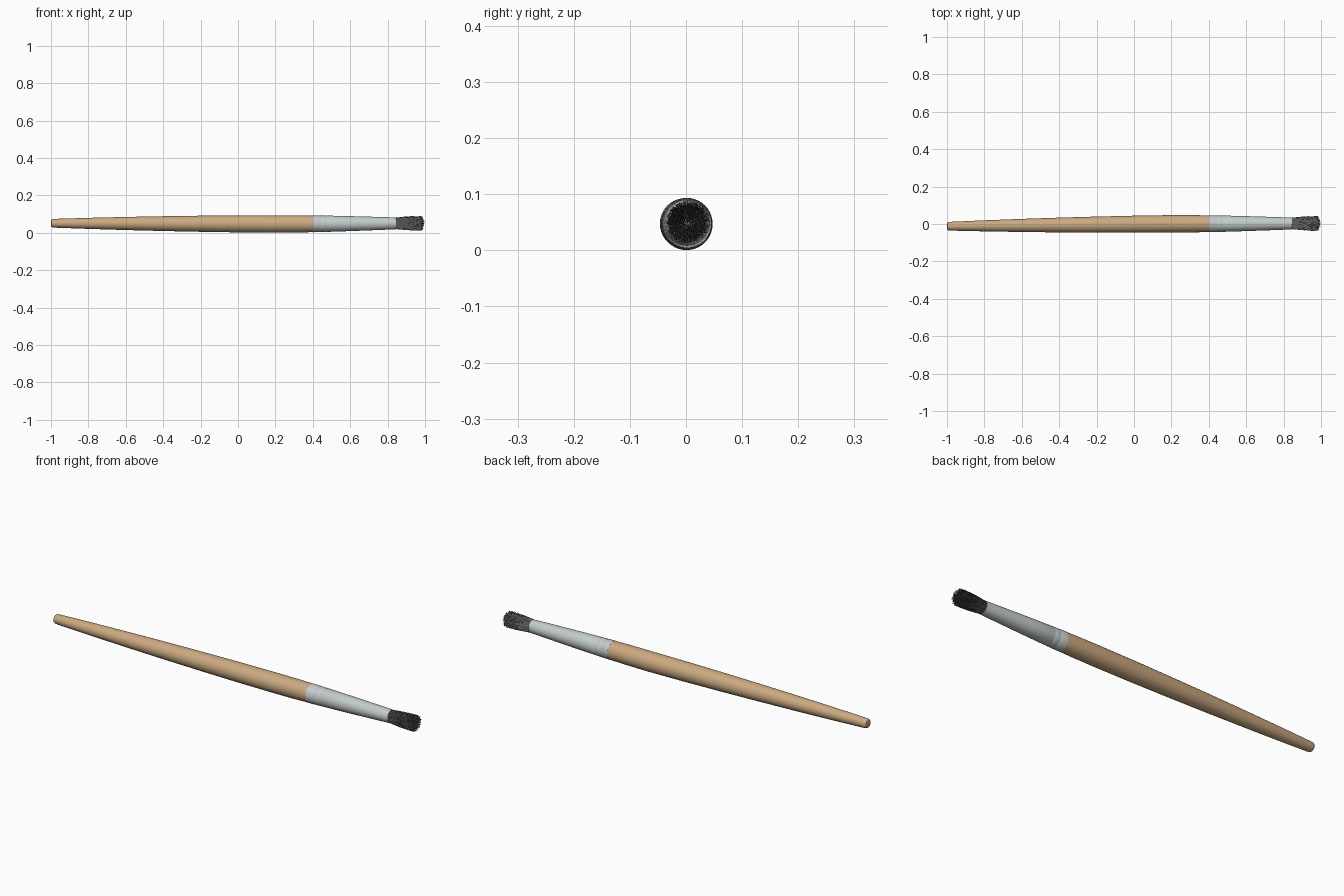
import bpy, bmesh, math, random
from mathutils import Vector

if "Cube" in bpy.data.objects:
    bpy.data.objects.remove(bpy.data.objects["Cube"])

random.seed(4)


def axis(x):
    # slightly tilted centre line of the brush
    if x < 0.2:
        t = (0.2 - x) / 1.2
        return Vector((x, 0.001 - 0.013 * t, 0.047 + 0.004 * t))
    t = (x - 0.2) / 0.8
    return Vector((x, 0.001 + 0.002 * t, 0.047 + 0.004 * t))


def material(name, color):
    m = bpy.data.materials.new(name)
    m.diffuse_color = (*color, 1)
    m.use_nodes = True
    m.node_tree.nodes["Principled BSDF"].inputs["Base Color"].default_value = m.diffuse_color
    return m


def finish(bm, name, mat, angle):
    me = bpy.data.meshes.new(name)
    bm.to_mesh(me)
    bm.free()
    ob = bpy.data.objects.new(name, me)
    bpy.context.collection.objects.link(ob)
    me.materials.append(mat)
    bpy.ops.object.select_all(action='DESELECT')
    ob.select_set(True)
    bpy.context.view_layer.objects.active = ob
    bpy.ops.object.shade_smooth_by_angle(angle=math.radians(angle))
    return ob


def lathe(name, profile, mat, sides=40):
    # rings of (x, radius) around the centre line, capped at both ends
    bm = bmesh.new()
    rings = []
    for x, r in profile:
        c = axis(x)
        rings.append([bm.verts.new(c + Vector((0, r * math.cos(a), r * math.sin(a))))
                      for a in (2 * math.pi * i / sides for i in range(sides))])
    for a, b in zip(rings, rings[1:]):
        for i in range(sides):
            j = (i + 1) % sides
            bm.faces.new((a[i], a[j], b[j], b[i]))
    bm.faces.new(rings[0])
    bm.faces.new(rings[-1])
    bmesh.ops.recalc_face_normals(bm, faces=bm.faces)
    return finish(bm, name, mat, 35)


wood = material("wood", (0.60, 0.40, 0.22))
metal = material("metal", (0.55, 0.60, 0.60))
hair = material("hair", (0.09, 0.09, 0.085))

# Wooden handle with rounded butt end
lathe("handle", [(-1, 0.015), (-0.998, 0.019), (-0.992, 0.0222), (-0.98, 0.0235),
                 (-0.8, 0.0295), (-0.6, 0.035), (-0.4, 0.0395), (-0.2, 0.043),
                 (0, 0.0455), (0.2, 0.0465), (0.32, 0.046), (0.405, 0.0445)], wood)

# Metal ferrule with two shallow crimps and a recessed mouth
lathe("ferrule", [(0.402, 0.042), (0.402, 0.0452), (0.44, 0.0445), (0.444, 0.0432),
                  (0.448, 0.0443), (0.468, 0.0438), (0.472, 0.0425), (0.476, 0.0435),
                  (0.60, 0.040), (0.72, 0.036), (0.845, 0.0315), (0.845, 0.0300),
                  (0.825, 0.0300)], metal)

# Bristles: thin, slightly bent tapered strands that flare outward
bm = bmesh.new()
COUNT = 1300
for k in range(COUNT):
    f = math.sqrt((k + 0.5) / COUNT)
    ang = k * 2.39996
    spread = 0.0375 * f + random.uniform(-0.002, 0.003)
    end_x = 0.998 - 0.012 * f * f - random.uniform(0, 0.018)
    twist = random.uniform(-0.25, 0.25)
    rings = []
    for s in range(5):
        t = s / 4
        x = 0.828 + (end_x - 0.828) * t
        r = 0.0285 * f + (spread - 0.0285 * f) * math.sin(t * math.pi / 2)
        a = ang + twist * t
        jit = 0.0012 * t
        c = axis(x) + Vector((0, r * math.cos(a) + random.uniform(-jit, jit),
                              r * math.sin(a) + random.uniform(-jit, jit)))
        w = 0.0008 * (1 - 0.6 * t)
        rings.append([bm.verts.new(c + Vector((0, w * math.cos(q), w * math.sin(q))))
                      for q in (0, 2.094, 4.189)])
    for p, q in zip(rings, rings[1:]):
        for i in range(3):
            j = (i + 1) % 3
            bm.faces.new((p[i], p[j], q[j], q[i]))
    bm.faces.new(rings[-1])
bmesh.ops.recalc_face_normals(bm, faces=bm.faces)
finish(bm, "bristles", hair, 60)
